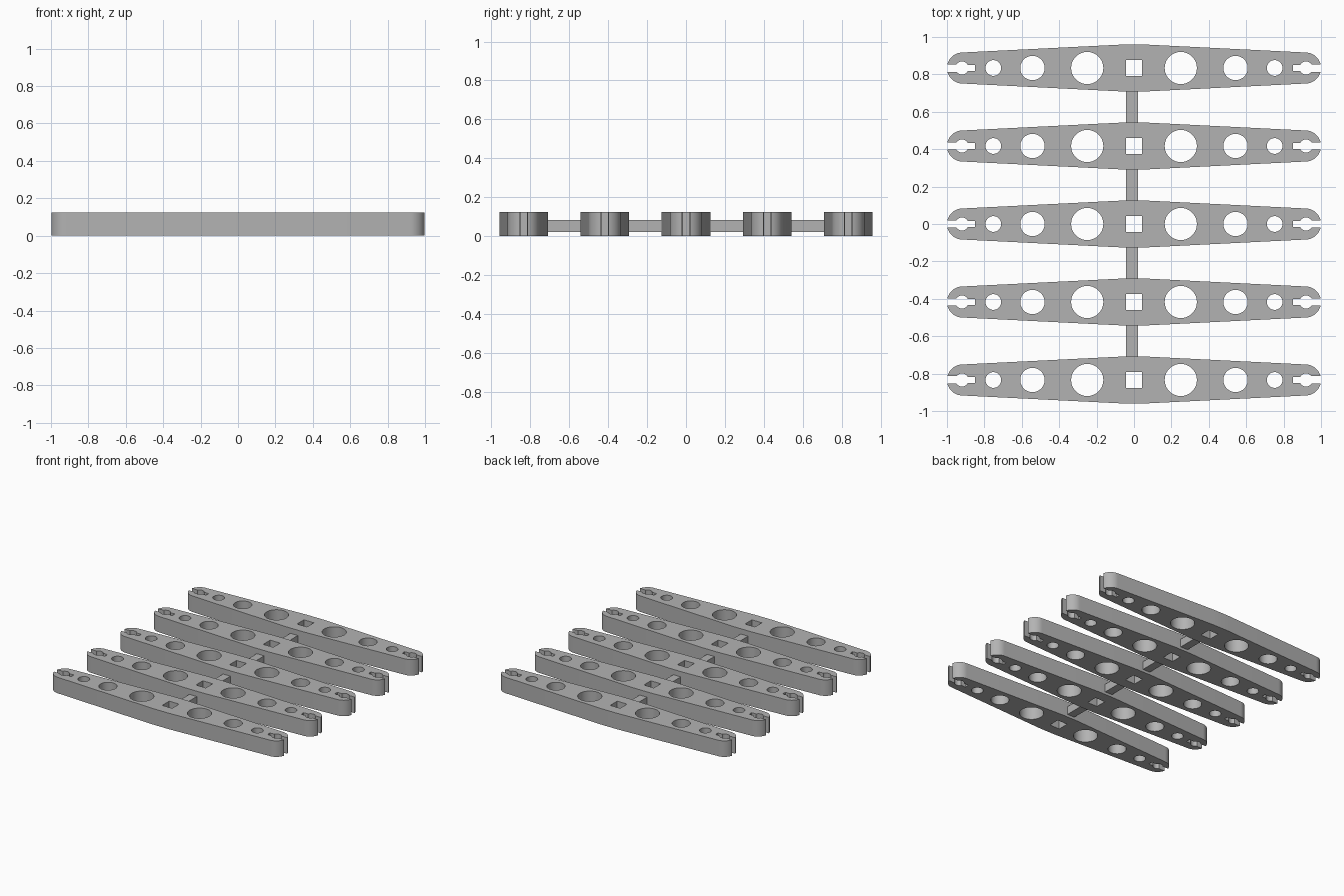
import bpy, bmesh
from math import sin, cos, asin, radians, degrees

if "Cube" in bpy.data.objects:
    bpy.data.objects.remove(bpy.data.objects["Cube"], do_unlink=True)

SPACING = 0.417
HEIGHT = 0.125
HALF_WIDTH = 0.125

grey = bpy.data.materials.new("plain grey")
grey.use_nodes = True
colour = (0.45, 0.45, 0.45, 1)
grey.diffuse_color = colour
grey.node_tree.nodes["Principled BSDF"].inputs["Base Color"].default_value = colour


def arc(cx, radius, start, end, steps):
    """Points on an arc centred on the rib's long axis, angles in degrees."""
    angles = [radians(start + (end - start) * i / steps) for i in range(steps + 1)]
    return [(cx + radius * cos(a), radius * sin(a)) for a in angles]


def circle(cx, radius, steps=48):
    return arc(cx, radius, 0, 360, steps)[:-1]


def rib_outline():
    """Tapered bar with rounded tips, each split by a keyhole slot."""
    tip, bore, mouth, throat = 0.083, 0.035, 0.02, 0.016
    quarter = [(0.07, HALF_WIDTH)]
    quarter += arc(0.917, tip, 90, degrees(asin(mouth / tip)), 12)
    quarter += arc(0.92, bore, degrees(asin(mouth / bore)),
                   180 - degrees(asin(throat / bore)), 12)
    quarter += [(0.85, throat)]
    half = quarter + [(x, -y) for x, y in reversed(quarter)]
    return half + [(-x, y) for x, y in reversed(half)]


def extruded_mesh(name, loops, height):
    """Fill the outer loop minus the inner loops, and extrude it from z = 0."""
    curve = bpy.data.curves.new(name + "_profile", "CURVE")
    curve.dimensions = "2D"
    curve.fill_mode = "BOTH"
    curve.extrude = height / 2
    for loop in loops:
        spline = curve.splines.new("POLY")
        spline.points.add(len(loop) - 1)
        for point, (x, y) in zip(spline.points, loop):
            point.co = (x, y, 0, 1)
        spline.use_cyclic_u = True
    helper = bpy.data.objects.new(name + "_profile", curve)
    bpy.context.collection.objects.link(helper)
    graph = bpy.context.evaluated_depsgraph_get()
    mesh = bpy.data.meshes.new_from_object(helper.evaluated_get(graph))
    mesh.name = name
    bpy.data.objects.remove(helper, do_unlink=True)
    bpy.data.curves.remove(curve)

    bm = bmesh.new()
    bm.from_mesh(mesh)
    bmesh.ops.translate(bm, verts=bm.verts, vec=(0, 0, height / 2))
    bmesh.ops.remove_doubles(bm, verts=bm.verts, dist=0.0001)
    bmesh.ops.recalc_face_normals(bm, faces=bm.faces)
    bm.to_mesh(mesh)
    bm.free()
    mesh.materials.clear()
    mesh.materials.append(grey)
    return mesh


# Rib profile: outline, square centre hole, three round holes on each side
s = 0.043
loops = [rib_outline(), [(-s, -s), (s, -s), (s, s), (-s, s)]]
for x, radius in ((0.25, 0.086), (0.543, 0.065), (0.752, 0.042)):
    loops += [circle(x, radius), circle(-x, radius)]
rib_mesh = extruded_mesh("rib", loops, HEIGHT)

# Five equal ribs
ribs = []
for i in range(5):
    rib = bpy.data.objects.new(f"rib_{i + 1}", rib_mesh)
    rib.location.y = (i - 2) * SPACING
    bpy.context.collection.objects.link(rib)
    ribs.append(rib)

bpy.ops.object.select_all(action="DESELECT")
ribs[0].select_set(True)
bpy.context.view_layer.objects.active = ribs[0]
bpy.ops.object.shade_smooth_by_angle(angle=radians(30))

# Four square connecting bars, let slightly into the ribs
for i in range(4):
    bpy.ops.mesh.primitive_cube_add(size=1, location=(-0.01, (i - 1.5) * SPACING, 0.052))
    bar = bpy.context.object
    bar.name = f"connecting_bar_{i + 1}"
    bar.scale = (0.064, SPACING - 2 * HALF_WIDTH + 0.02, 0.063)
    bar.data.materials.append(grey)
